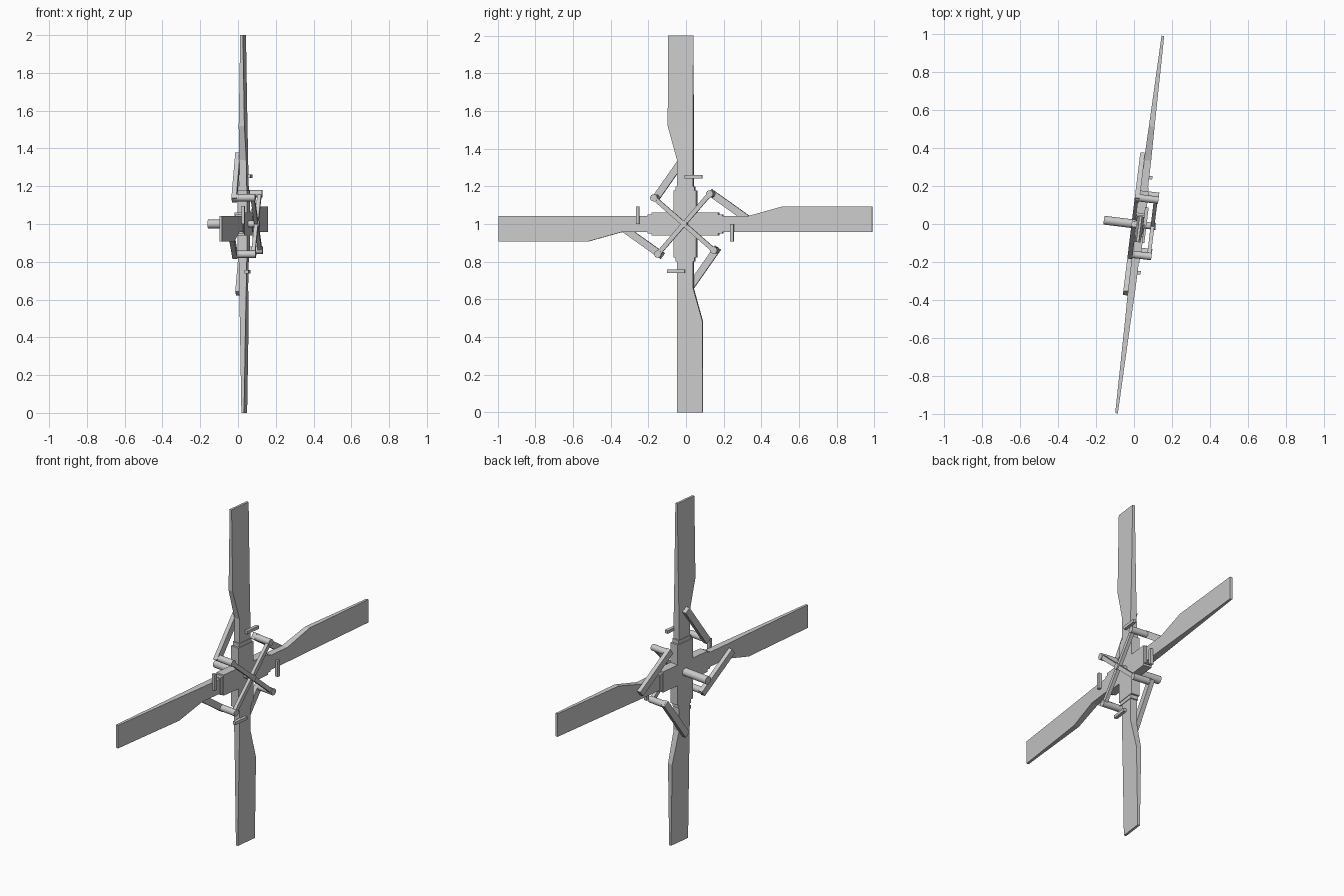
import bpy, bmesh, math
from mathutils import Matrix, Vector

if "Cube" in bpy.data.objects:
    bpy.data.objects.remove(bpy.data.objects["Cube"])

# Rotor frame: local x is the shaft axis, blades lie in local y/z
BASE = Matrix.Translation((0.03, -0.003, 1.0)) @ Matrix.Rotation(math.radians(-7), 4, 'Z')


def finish(name, bm, m, smooth=False):
    bm.transform(m)
    bmesh.ops.recalc_face_normals(bm, faces=bm.faces)
    me = bpy.data.meshes.new(name)
    bm.to_mesh(me)
    bm.free()
    ob = bpy.data.objects.new(name, me)
    bpy.context.collection.objects.link(ob)
    if smooth:
        bpy.context.view_layer.objects.active = ob
        ob.select_set(True)
        bpy.ops.object.shade_smooth_by_angle(angle=math.radians(40))
        ob.select_set(False)


def box(name, m, lo, hi):
    lo, hi = Vector(lo), Vector(hi)
    bm = bmesh.new()
    bmesh.ops.create_cube(bm, size=1)
    s = Matrix.Diagonal((*(hi - lo), 1))
    finish(name, bm, m @ Matrix.Translation((lo + hi) / 2) @ s)


def rod(name, m, a, b, r):
    a, b = Vector(a), Vector(b)
    d = b - a
    bm = bmesh.new()
    bmesh.ops.create_cone(bm, cap_ends=True, segments=16, radius1=r, radius2=r, depth=d.length)
    rot = d.to_track_quat('Z', 'X').to_matrix().to_4x4()
    finish(name, bm, m @ Matrix.Translation((a + b) / 2) @ rot, True)


def bar(name, m, a, b, width, thick):
    # square bar lying in the rotor plane
    a, b = Vector(a), Vector(b)
    d = (b - a).normalized()
    x = Vector((1, 0, 0))
    y = d.cross(x)
    rot = Matrix((x, y, d)).transposed().to_4x4()
    bm = bmesh.new()
    bmesh.ops.create_cube(bm, size=1)
    s = Matrix.Diagonal((thick, width, (b - a).length, 1))
    finish(name, bm, m @ Matrix.Translation((a + b) / 2) @ rot @ s)


def blade(name, m):
    # stations: radius, left edge, right edge, half thickness
    stations = [(0.0, -0.043, 0.043, 0.021), (0.34, -0.043, 0.043, 0.019),
                (0.52, -0.093, 0.043, 0.015), (1.0, -0.093, 0.043, 0.007)]
    bm = bmesh.new()
    rings = [[bm.verts.new(c) for c in ((-t, l, z), (t, l, z), (t, r, z), (-t, r, z))]
             for z, l, r, t in stations]
    for p, q in zip(rings, rings[1:]):
        for i in range(4):
            j = (i + 1) % 4
            bm.faces.new((p[i], p[j], q[j], q[i]))
    bm.faces.new(rings[0])
    bm.faces.new(rings[-1])
    finish(name, bm, m)


# Four identical blade assemblies
for k in range(4):
    m = BASE @ Matrix.Rotation(k * math.pi / 2, 4, 'X')
    blade(f"blade_{k}", m)
    box(f"hub_arm_{k}", m, (-0.026, -0.061, 0), (0.026, 0.061, 0.178))
    box(f"blade_cuff_{k}", m, (-0.023, -0.05, 0.17), (0.023, 0.05, 0.2))
    # small weight bar on the blade face
    box(f"weight_bar_{k}", m, (0.017, 0.0, 0.243), (0.036, 0.094, 0.261))
    # pitch control linkage
    bar(f"pitch_arm_{k}", m, (-0.03, -0.17, 0.126), (-0.03, 0.0, 0.367), 0.038, 0.026)
    rod(f"pitch_post_{k}", m, (-0.035, -0.16, 0.139), (0.082, -0.16, 0.139), 0.019)
    bar(f"spider_arm_{k}", m, (0.068, 0, 0), (0.068, -0.16, 0.139), 0.024, 0.02)

# Central shaft
rod("drive_shaft", BASE, (-0.19, 0, 0), (0.0, 0, 0), 0.023)
rod("control_shaft", BASE, (0.0, 0, 0), (0.085, 0, 0), 0.018)
